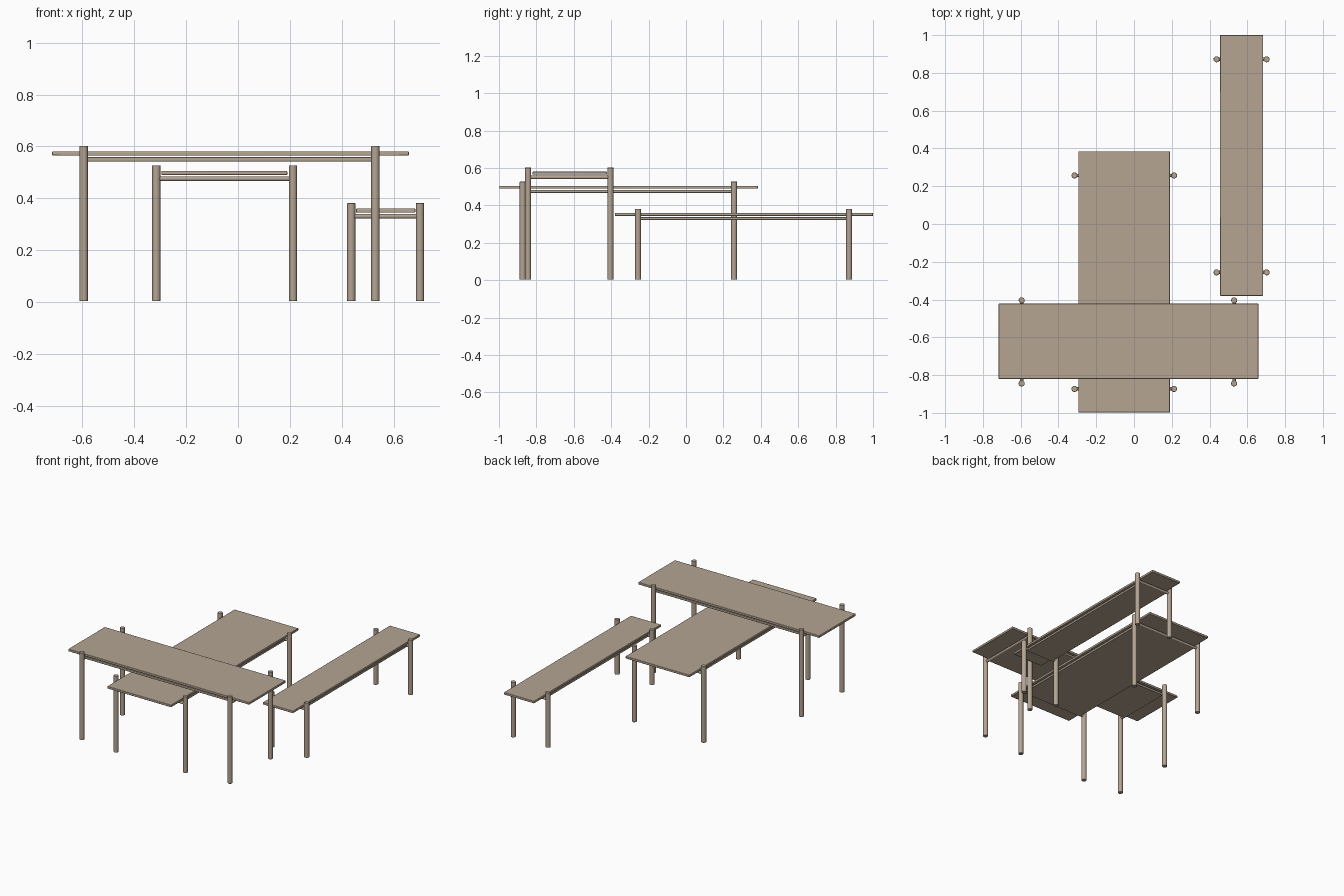
import bpy
import math
from mathutils import Vector

cube = bpy.data.objects.get("Cube")
if cube:
    bpy.data.objects.remove(cube, do_unlink=True)

wood = bpy.data.materials.new("light_brown_wood")
wood.use_nodes = True
colour = (0.46, 0.375, 0.29, 1)
wood.diffuse_color = colour
wood.node_tree.nodes["Principled BSDF"].inputs["Base Color"].default_value = colour


def finish(name, bevel):
    obj = bpy.context.object
    obj.name = name
    obj.data.materials.append(wood)
    mod = obj.modifiers.new("soft_edges", "BEVEL")
    mod.width = bevel
    mod.segments = 2
    bpy.ops.object.shade_smooth_by_angle(angle=math.radians(40))
    return obj


def board(name, x, y, z):
    """Flat board spanning the given x, y and z ranges."""
    low, high = (Vector(v) for v in zip(x, y, z))
    bpy.ops.mesh.primitive_cube_add(size=1, location=(low + high) / 2)
    bpy.context.object.scale = high - low
    bpy.ops.object.transform_apply(location=False, rotation=False, scale=True)
    return finish(name, 0.003)


def rod(name, start, end, radius):
    """Round bar between two points."""
    start, end = Vector(start), Vector(end)
    axis = end - start
    bpy.ops.mesh.primitive_cylinder_add(
        vertices=24, radius=radius, depth=axis.length, location=(start + end) / 2,
        rotation=axis.to_track_quat("Z", "Y").to_euler())
    return finish(name, 0.002)


def table(name, top_x, top_y, legs_x, legs_y, top_z, leg_height, rails_along):
    # Top board
    board(name + "_top", top_x, top_y, (top_z - 0.016, top_z))

    # Four round legs rising past the top
    for x in legs_x:
        for y in legs_y:
            rod(name + "_leg", (x, y, 0.003), (x, y, leg_height), 0.016)

    # Round cross rails joining each pair of legs
    rail_z = top_z - 0.030
    if rails_along == "x":
        for y in legs_y:
            rod(name + "_cross_rail", (legs_x[0], y, rail_z), (legs_x[1], y, rail_z), 0.009)
        panel_x, panel_y = (top_x[0] + 0.008, top_x[1] - 0.008), legs_y
    else:
        for x in legs_x:
            rod(name + "_cross_rail", (x, legs_y[0], rail_z), (x, legs_y[1], rail_z), 0.009)
        panel_x, panel_y = legs_x, (top_y[0] + 0.008, top_y[1] - 0.008)

    # Stiffening panel between the cross rails
    board(name + "_under_panel", panel_x, panel_y, (rail_z - 0.008, rail_z + 0.008))


table("high_table", (-0.717, 0.659), (-0.82, -0.422), (-0.595, 0.53), (-0.844, -0.404),
      0.58, 0.602, "y")
table("wide_table", (-0.295, 0.19), (-0.998, 0.385), (-0.315, 0.212), (-0.873, 0.257),
      0.505, 0.527, "x")
table("bench", (0.455, 0.684), (-0.38, 1.0), (0.437, 0.702), (-0.256, 0.872),
      0.36, 0.381, "x")
